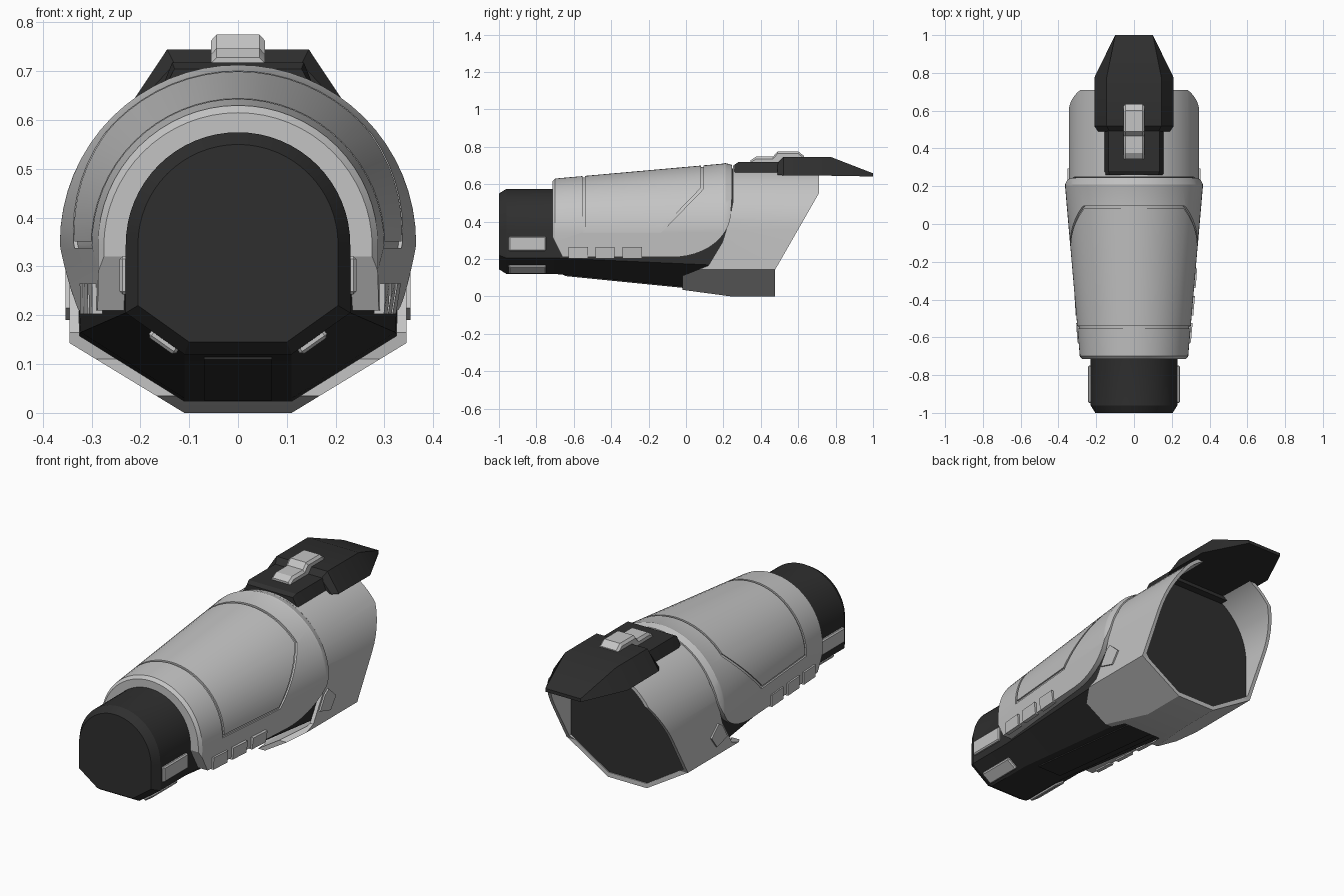
import bpy, bmesh, math
from mathutils import Matrix

if "Cube" in bpy.data.objects:
    bpy.data.objects.remove(bpy.data.objects["Cube"])


def material(name, v):
    m = bpy.data.materials.new(name)
    m.diffuse_color = (v, v, v, 1)
    m.use_nodes = True
    m.node_tree.nodes["Principled BSDF"].inputs["Base Color"].default_value = m.diffuse_color
    return m


GREY = material("light grey", 0.55)
DARK = material("charcoal", 0.028)


def make(name, bm, mat):
    bmesh.ops.recalc_face_normals(bm, faces=bm.faces[:])
    me = bpy.data.meshes.new(name)
    bm.to_mesh(me)
    bm.free()
    me.materials.append(mat)
    ob = bpy.data.objects.new(name, me)
    bpy.context.collection.objects.link(ob)
    return ob


def loft(name, rings, mat=GREY):
    bm = bmesh.new()
    rows = [[bm.verts.new(p) for p in r] for r in rings]
    n = len(rows[0])
    for a, b in zip(rows, rows[1:]):
        for i in range(n):
            j = (i + 1) % n
            bm.faces.new((a[i], a[j], b[j], b[i]))
    bm.faces.new(rows[0])
    bm.faces.new(rows[-1])
    return make(name, bm, mat)


def arch(y, hw, top, low, edge, bw, bot, n=32):
    """Round top, straight sides and a faceted bottom, at depth y."""
    zc = top - hw
    pts = [(bw, bot), (low, edge)]
    pts += [(hw * math.cos(math.pi * i / n), zc + hw * math.sin(math.pi * i / n)) for i in range(n + 1)]
    pts += [(-low, edge), (-bw, bot)]
    return [(x, y, z) for x, z in pts]


def arches(name, secs, mat=GREY, off=0.0):
    return loft(name, [arch(y, h + off, t + off, l + off, e, b, z) for y, h, t, l, e, b, z in secs], mat)


def traps(name, secs, mat):
    """Trapezoid sections: y, bottom half width, top half width, bottom z, top z."""
    return loft(name, [[(-b, y, z0), (b, y, z0), (t, y, z1), (-t, y, z1)] for y, b, t, z0, z1 in secs], mat)


def side_cut(poly, x0=-0.6, x1=0.6):
    """Side profile (y, z) extruded along x."""
    return loft("profile_cutter", [[(x, y, z) for y, z in poly] for x in (x0, x1)])


def boolean(ob, cutter, op, keep=False):
    m = ob.modifiers.new("cut", 'BOOLEAN')
    m.operation, m.object, m.solver = op, cutter, 'EXACT'
    bpy.context.view_layer.update()
    dg = bpy.context.evaluated_depsgraph_get()
    me = bpy.data.meshes.new_from_object(ob.evaluated_get(dg))
    ob.modifiers.clear()
    ob.data = me
    if not keep:
        bpy.data.objects.remove(cutter)
    return ob


def box(name, size, loc, rot_y, mat, bevel=0.006):
    bm = bmesh.new()
    bmesh.ops.create_cube(bm, size=1)
    bmesh.ops.scale(bm, vec=size, verts=bm.verts)
    bmesh.ops.bevel(bm, geom=bm.edges[:], offset=bevel, segments=1, affect='EDGES')
    bmesh.ops.transform(bm, matrix=Matrix.Translation(loc) @ Matrix.Rotation(rot_y, 4, 'Y'), verts=bm.verts)
    return make(name, bm, mat)


# dark inner core: narrow nose, widening to the rear cap
core = arches("inner_core", [
    (-1.0, .205, .55, .205, .22, .10, .145),
    (-.96, .23, .575, .23, .205, .11, .12),
    (-.70, .23, .575, .23, .205, .11, .12),
    (.20, .335, .685, .322, .165, .11, .03),
    (.47, .332, .685, .332, .152, .11, .015)], DARK)
traps("underside_panel", [(-.65, .07, .07, .109, .14), (.19, .07, .07, .025, .06)], DARK)

# upper shell
SHELL = [
    (-.715, .275, .615, .275, .2, .2, .15),
    (-.70, .287, .63, .285, .2, .2, .15),
    (.20, .365, .71, .342, .2, .2, .15),
    (.21, .365, .713, .342, .2, .2, .15),
    (.245, .352, .703, .33, .2, .2, .15)]
shell = arches("upper_shell", SHELL)
curve = [(-.07 + .31 * math.sin(a), .45 - .24 * math.cos(a))
         for a in [math.pi / 2 * i / 12 for i in range(13)]]
boolean(shell, side_cut([(-.8, .9), (-.8, .38), (-.715, .32), (-.66, .21)] + curve + [(.27, .9)]), 'INTERSECT')
boolean(shell, arches("inner_cutter", [
    (-.8, .215, .56, .215, .18, .2, .1),
    (-.70, .225, .57, .225, .18, .2, .1),
    (.20, .328, .678, .315, .15, .2, .1),
    (.30, .328, .678, .315, .15, .2, .1)]), 'DIFFERENCE')

# panel groove around the shell, depth limited by a smaller copy of the shell
groove = side_cut([(-.553, .338), (-.136, .338), (.094, .575), (.094, .9), (-.553, .9)])
boolean(groove, side_cut([(-.54, .351), (-.142, .351), (.081, .581), (.081, 1.0), (-.54, 1.0)], -.7, .7), 'DIFFERENCE')
boolean(groove, arches("depth_cutter", SHELL, off=-.008), 'DIFFERENCE')
boolean(shell, groove, 'DIFFERENCE')

# raised tabs along the lower shell edge
for k, y in enumerate((-.575, -.433, -.288)):
    tab = arches(f"shell_tab_{k + 1}", SHELL, off=.009)
    boolean(tab, side_cut([(y - .052, .203), (y + .052, .203), (y + .052, .265), (y - .052, .265)]), 'INTERSECT')
    boolean(tab, arches("inner_cutter", SHELL, off=-.012), 'DIFFERENCE')

# rear cuff with slanted open back and lower flaps
CUFF = [(y, .345, .70, .345, .143, .11, 0) for y in (-.1, .8)]
CUFF_IN = [(y, .327, .682, .325, .158, .11, .024) for y in (-.2, .9)]
cuff = arches("rear_cuff", CUFF)
boolean(cuff, side_cut([
    (.25, .9), (.25, .5), (.235, .42), (.195, .29), (.12, .165), (-.02, .11), (-.02, .035),
    (.24, .0), (.24, -.1), (.475, -.1), (.475, .14), (.71, .55), (.71, .9)]), 'INTERSECT')
boolean(cuff, arches("inner_cutter", CUFF_IN), 'DIFFERENCE')

# small raised latch on each cuff side
latch = arches("cuff_latch", CUFF, off=.008)
boolean(latch, side_cut([(.165, .215), (.25, .19), (.295, .25), (.235, .305), (.205, .285)]), 'INTERSECT')
boolean(latch, arches("inner_cutter", CUFF_IN), 'DIFFERENCE')

# dark top plate in two steps
traps("plate_base", [(.26, .17, .13, .63, .705), (.28, .17, .135, .63, .718), (.51, .17, .135, .63, .718)], DARK)
traps("top_plate", [
    (.49, .19, .13, .65, .715), (.52, .21, .145, .647, .745),
    (.775, .21, .145, .645, .745), (1.0, .10, .10, .641, .658)], DARK)

# light clip on the plate: body and chamfered cap share one stepped outline
clip_line = [(.345, .728), (.375, .747), (.465, .747), (.49, .775), (.60, .775), (.632, .75)]
loft("top_clip", [[(-.055, y, .70), (.055, y, .70), (.055, y, z - .012), (.044, y, z),
                   (-.044, y, z), (-.055, y, z - .012)] for y, z in clip_line])

# pads on the nose
slope = math.atan2(.085, .12)
for s, side in ((1, "right"), (-1, "left")):
    box(f"nose_side_pad_{side}", (.03, .20, .078), (s * .228, -.848, .282), 0, GREY)
    box(f"nose_lower_pad_{side}", (.068, .20, .024), (s * .151, -.848, .147), -s * slope, GREY)

# smooth the round parts, keep hard edges
for ob in bpy.context.scene.objects:
    ob.select_set(True)
    bpy.context.view_layer.objects.active = ob
bpy.ops.object.shade_smooth_by_angle(angle=math.radians(25))
